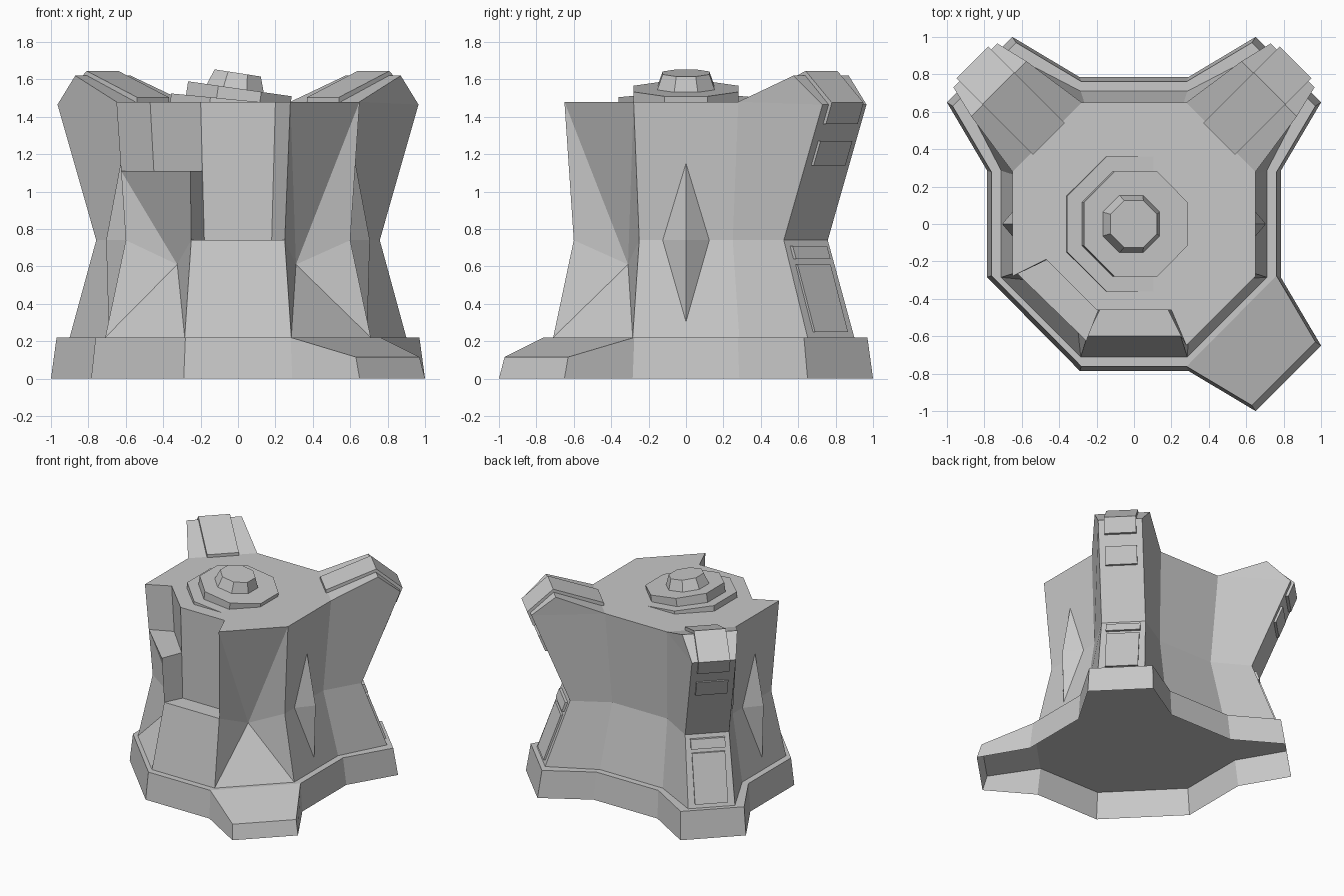
import bpy, bmesh, math
from mathutils import Matrix

cube = bpy.data.objects.get("Cube")
if cube:
    bpy.data.objects.remove(cube)

stone = bpy.data.materials.new("grey stone")
stone.use_nodes = True
GREY = (0.58, 0.58, 0.58, 1)
stone.diffuse_color = GREY
stone.node_tree.nodes["Principled BSDF"].inputs["Base Color"].default_value = GREY


def finish(name, bm):
    bmesh.ops.remove_doubles(bm, verts=bm.verts, dist=0.0005)
    bmesh.ops.recalc_face_normals(bm, faces=bm.faces)
    mesh = bpy.data.meshes.new(name)
    bm.to_mesh(mesh)
    bm.free()
    mesh.materials.append(stone)
    obj = bpy.data.objects.new(name, mesh)
    bpy.context.collection.objects.link(obj)
    return obj


def face(bm, *pts):
    bm.faces.new([bm.verts.new(p) for p in pts])


def fan(bm, tip, loop):
    for a, b in zip(loop, loop[1:] + loop[:1]):
        face(bm, tip, a, b)


def at(z, pts):
    return [(x, y, z) for x, y in pts]


# Foundation: star-shaped plinth, hollow below, with a lowered pad at the front left
half = [(0.29, -0.785), (0.65, -1), (1, -0.65), (0.785, -0.285),
        (0.785, 0.285), (1, 0.65), (0.65, 1), (0.29, 0.785)]
mirrored = [(-x, y) for x, y in reversed(half)]
foot = half + [p for p in mirrored if p not in ((-1, -0.65), (-0.65, -1))]
BASE_Z = 0.22
low = at(0, foot)
high = [(x * 0.97, y * 0.97, 0.115 if i in (1, 2) else BASE_Z)
        for i, (x, y) in enumerate(foot)]
bm = bmesh.new()
for i in range(len(foot)):
    j = (i + 1) % len(foot)
    face(bm, low[i], low[j], high[j], high[i])
face(bm, *high[:4])
face(bm, high[0], *high[3:])
finish("foundation", bm)

# Body: rings give wall offset, half width and height; arm gives its outer corner
WAIST = 0.74
TOP = 1.48
wall = [(0.71, 0.285, BASE_Z), (0.6, 0.25, WAIST), (0.65, 0.28, TOP)]
arm = [(0.9, 0.65, BASE_Z), (0.758, 0.523, WAIST), (0.965, 0.73, 1.465)]
ridge = (0.87, 0.575, 1.62)


def swap(p):
    return (p[1], p[0], p[2])


def flip(p):
    return (-p[0], p[1], p[2])


def flip_y(p):
    return (p[0], -p[1], p[2])


bm = bmesh.new()
for side in (lambda p: p, flip):
    def put(*pts):
        face(bm, *[side(p) for p in pts])
    for k in (0, 1):
        w0, w1, a0, a1 = wall[k], wall[k + 1], arm[k], arm[k + 1]
        put(flip_y(w0), w0, w1, flip_y(w1))          # flank wall
        put(a0, swap(a0), swap(a1), a1)              # arm outer face
        for turn in (lambda p: p, swap):             # arm cheeks
            put(*map(turn, (w0, a0, a1, w1)))
    for turn in (lambda p: p, swap):
        put(*map(turn, (wall[2], arm[2], ridge)))
    put(arm[2], swap(arm[2]), swap(ridge), ridge)    # arm crest bevel
    put(wall[2], ridge, swap(ridge), swap(wall[2]))  # arm sloping roof
for k in (0, 1):                                     # back wall
    b0, b1 = swap(wall[k]), swap(wall[k + 1])
    face(bm, b0, flip(b0), flip(b1), b1)

# Front wall with a tall recess above the waist
side_r = [flip_y(p) for p in wall]
front_r = [flip_y(swap(p)) for p in wall]
side_l, front_l = [flip(p) for p in side_r], [flip(p) for p in front_r]
sill = (0.18, -0.46, WAIST)
head = (0.2, -0.46, TOP)
face(bm, front_l[0], front_r[0], front_r[1], front_l[1])
face(bm, front_l[1], front_r[1], sill, flip(sill))
face(bm, front_r[1], sill, head, front_r[2])
shelf_z = 1.11
shelf = at(shelf_z, [(-0.625, -0.265), (-0.45, -0.185), (-0.19, -0.46), (-0.255, -0.625)])
face(bm, flip(sill), sill, head, flip(head), shelf[2])

# Cut corner with shelf at the front right
notch = (-0.47, -0.19, TOP)
face(bm, *shelf)
face(bm, side_l[2], notch, shelf[1], shelf[0])
face(bm, notch, flip(head), shelf[2], shelf[1])
face(bm, front_l[1], flip(sill), shelf[2], shelf[3])

# Pinched corners, each folded to one inner point
fan(bm, (0.31, -0.31, 0.61), front_r + side_r[::-1])
fan(bm, (-0.325, -0.325, 0.61),
    [front_l[0], front_l[1], shelf[3], shelf[0], side_l[1], side_l[0]])

# Roof deck
back = swap(wall[2])
face(bm, side_r[2], wall[2], back, flip(back), flip(wall[2]), side_l[2],
     notch, flip(head), head, front_r[2])
finish("tower_body", bm)

# Diamond buttresses on both flanks
for name, s in (("left", 1), ("right", -1)):
    bm = bmesh.new()
    rim = [(s * 0.625, 0, 1.165), (s * 0.597, 0.128, WAIST),
           (s * 0.692, 0, 0.295), (s * 0.597, -0.128, WAIST)]
    fan(bm, (s * 0.705, 0, WAIST), rim)
    finish(name + "_diamond_buttress", bm)

# Arm trim: profiles along the diagonal, extruded sideways
R = math.sqrt(0.5)
reach = [((a[0] + a[1]) * R, a[2]) for a in arm]


def arm_s(z):
    (s0, z0), (s1, z1) = reach[:2] if z < WAIST else reach[1:]
    return s0 + (s1 - s0) * (z - z0) / (z1 - z0)


def trim(name, profile, width, sign):
    bm = bmesh.new()
    rows = [[(sign * (s + t) * R, (s - t) * R, z) for s, z in profile]
            for t in (-width, width)]
    for row in rows:
        face(bm, *row)
    for i in range(len(profile)):
        j = (i + 1) % len(profile)
        face(bm, rows[0][i], rows[0][j], rows[1][j], rows[1][i])
    finish(name, bm)


strap = [(0.643, 1.47), (0.643, 1.504), (1.025, 1.645), (1.223, 1.475),
         (1.178, 1.36), (1.145, 1.36), (1.185, 1.46), (1.02, 1.605)]
panels = [("lower_panel", 0.25, 0.61, 0.125, 0.015), ("vent_panel", 0.64, 0.71, 0.13, 0.02),
          ("upper_panel", 1.14, 1.27, 0.12, 0.018)]
for name, sign in (("left", 1), ("right", -1)):
    trim(name + "_arm_strap", strap, 0.12, sign)
    for part, z0, z1, width, lift in panels:
        s0, s1 = arm_s(z0), arm_s(z1)
        trim(name + "_" + part, [(s0 - 0.01, z0), (s0 + lift, z0), (s1 + lift, z1),
                                 (s1 - 0.01, z1)], width, sign)

# Tilted eight-sided roof hatch
to_corner = 1 / math.cos(math.pi / 8)
for name, r0, r1, z0, z1, shift, angle in (
        ("hatch_lower_tier", 0.36, 0.36, -0.06, 0.01, 0, 5.5),
        ("hatch_upper_tier", 0.28, 0.28, -0.06, 0.07, 0, 8.2),
        ("hatch_cap", 0.155, 0.125, 0.065, 0.152, -0.025, 8.8)):
    bm = bmesh.new()
    tilt = Matrix.Translation((0, 0, TOP)) @ Matrix.Rotation(math.radians(angle), 4, "Y")
    place = (tilt @ Matrix.Translation((shift, 0, (z0 + z1) / 2))
             @ Matrix.Rotation(math.pi / 8, 4, "Z"))
    bmesh.ops.create_cone(bm, cap_ends=True, segments=8, radius1=r0 * to_corner,
                          radius2=r1 * to_corner, depth=z1 - z0, matrix=place)
    finish(name, bm)
